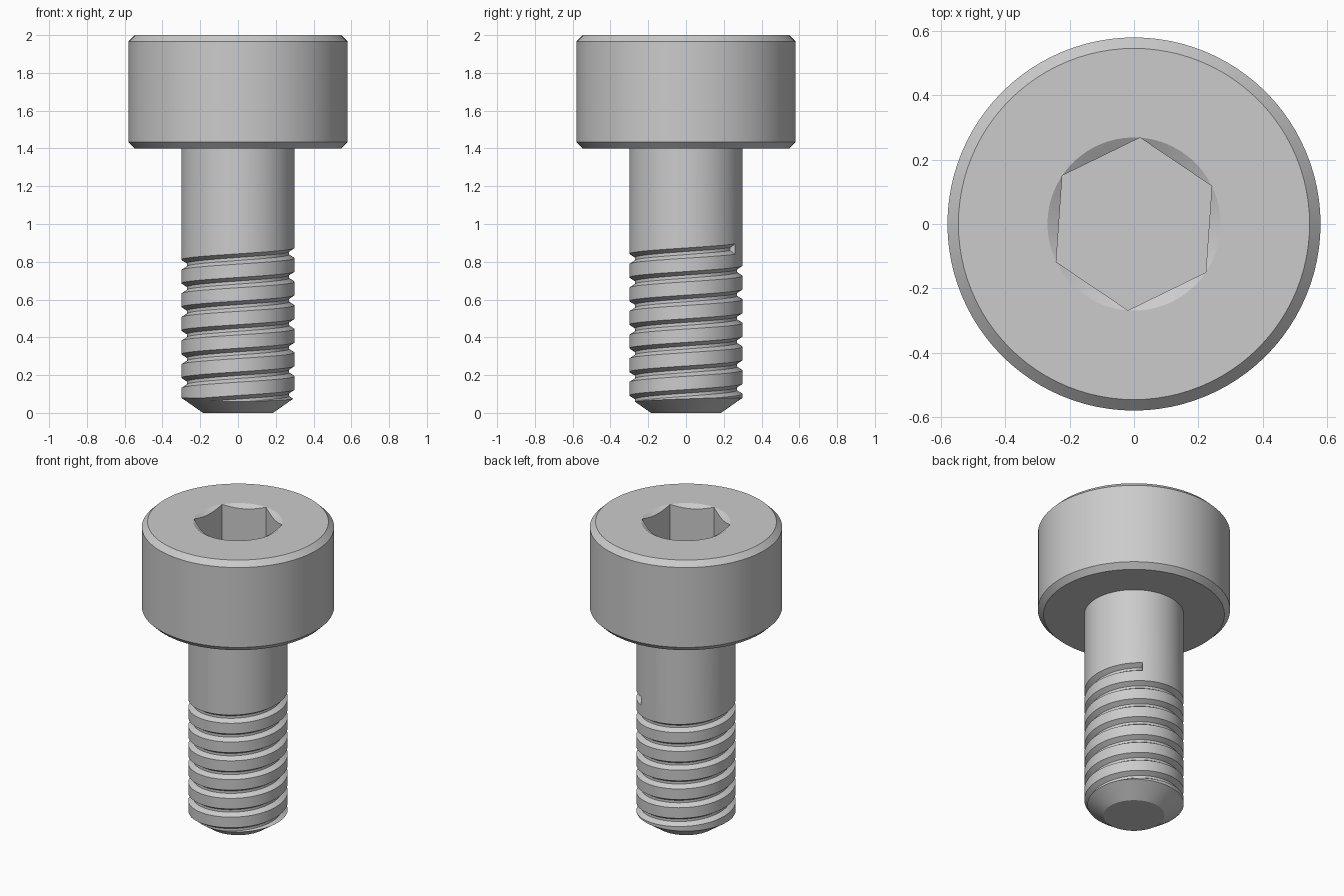
import bpy, bmesh
from math import radians, cos, sin, tan, pi

SEGMENTS = 96

default = bpy.data.objects.get("Cube")
if default:
    bpy.data.objects.remove(default, do_unlink=True)

steel = bpy.data.materials.new("steel grey")
steel.use_nodes = True
steel.diffuse_color = (0.6, 0.6, 0.6, 1)
steel.node_tree.nodes["Principled BSDF"].inputs["Base Color"].default_value = (0.6, 0.6, 0.6, 1)


def sweep_rings(name, rings, closed_section=True):
    """Join equal rings of points into a closed solid with capped ends."""
    bm = bmesh.new()
    loops = [[bm.verts.new(p) for p in ring] for ring in rings]
    count = len(loops[0])
    for low, high in zip(loops, loops[1:]):
        for i in range(count):
            j = (i + 1) % count
            bm.faces.new((low[i], low[j], high[j], high[i]))
    bm.faces.new(loops[0])
    bm.faces.new(loops[-1])
    bmesh.ops.recalc_face_normals(bm, faces=bm.faces)
    mesh = bpy.data.meshes.new(name)
    bm.to_mesh(mesh)
    bm.free()
    mesh.materials.append(steel)
    obj = bpy.data.objects.new(name, mesh)
    bpy.context.collection.objects.link(obj)
    return obj


def lathe(name, profile, sides=SEGMENTS, turn=0.0):
    """Revolve (radius, height) points around z."""
    angles = [turn + 2 * pi * i / sides for i in range(sides)]
    return sweep_rings(name, [[(r * cos(a), r * sin(a), z) for a in angles]
                              for r, z in profile])


def activate(obj):
    bpy.ops.object.select_all(action='DESELECT')
    obj.select_set(True)
    bpy.context.view_layer.objects.active = obj


def cut(obj, cutter):
    cutter.hide_render = True
    mod = obj.modifiers.new("cut", 'BOOLEAN')
    mod.operation = 'DIFFERENCE'
    mod.solver = 'EXACT'
    mod.object = cutter
    activate(obj)
    bpy.ops.object.modifier_apply(modifier=mod.name)
    bpy.data.objects.remove(cutter, do_unlink=True)


# Cylindrical head with chamfered rims
HEAD_R, HEAD_LOW, TOP, BEVEL = 0.58, 1.4, 2.0, 0.034
head = lathe("head", [(HEAD_R - BEVEL, HEAD_LOW), (HEAD_R, HEAD_LOW + BEVEL),
                      (HEAD_R, TOP - BEVEL), (HEAD_R - BEVEL, TOP)])

# Hexagonal socket with a conical lead-in
SOCKET_R = 0.269
cut(head, lathe("socket_cutter", [(SOCKET_R, 1.7), (SOCKET_R, 2.1)], 6, radians(26)))
slope = 1 / tan(radians(30))
cut(head, lathe("lead_in_cutter", [(SOCKET_R + d * slope, TOP + d) for d in (-0.05, 0.02)]))

# Shank with a chamfered tip
SHANK_R = 0.3
shank = lathe("threaded_shank", [(0.185, 0), (SHANK_R, 0.08), (SHANK_R, HEAD_LOW + 0.03)])

# Right-handed helical thread groove, running out through the tip
PITCH, END_ANGLE, END_Z, START_Z = 0.125, radians(60), 0.867, -0.03
FLOOR_R, OUTER_R, FLOOR_HALF, MOUTH_HALF = 0.27, 0.312, 0.008, 0.035
section = [(FLOOR_R, -FLOOR_HALF), (OUTER_R, -MOUTH_HALF),
           (OUTER_R, MOUTH_HALF), (FLOOR_R, FLOOR_HALF)]
turns = (END_Z - START_Z) / PITCH
steps = int(turns * SEGMENTS)
rings = []
for i in range(steps + 1):
    back = turns * (1 - i / steps)
    a, z = END_ANGLE - 2 * pi * back, END_Z - PITCH * back
    rings.append([(r * cos(a), r * sin(a), z + dz) for r, dz in section])
cut(shank, sweep_rings("groove_cutter", rings))

# Smooth round walls, crisp edges
for part in (head, shank):
    activate(part)
    bpy.ops.object.shade_smooth_by_angle(angle=radians(20))
